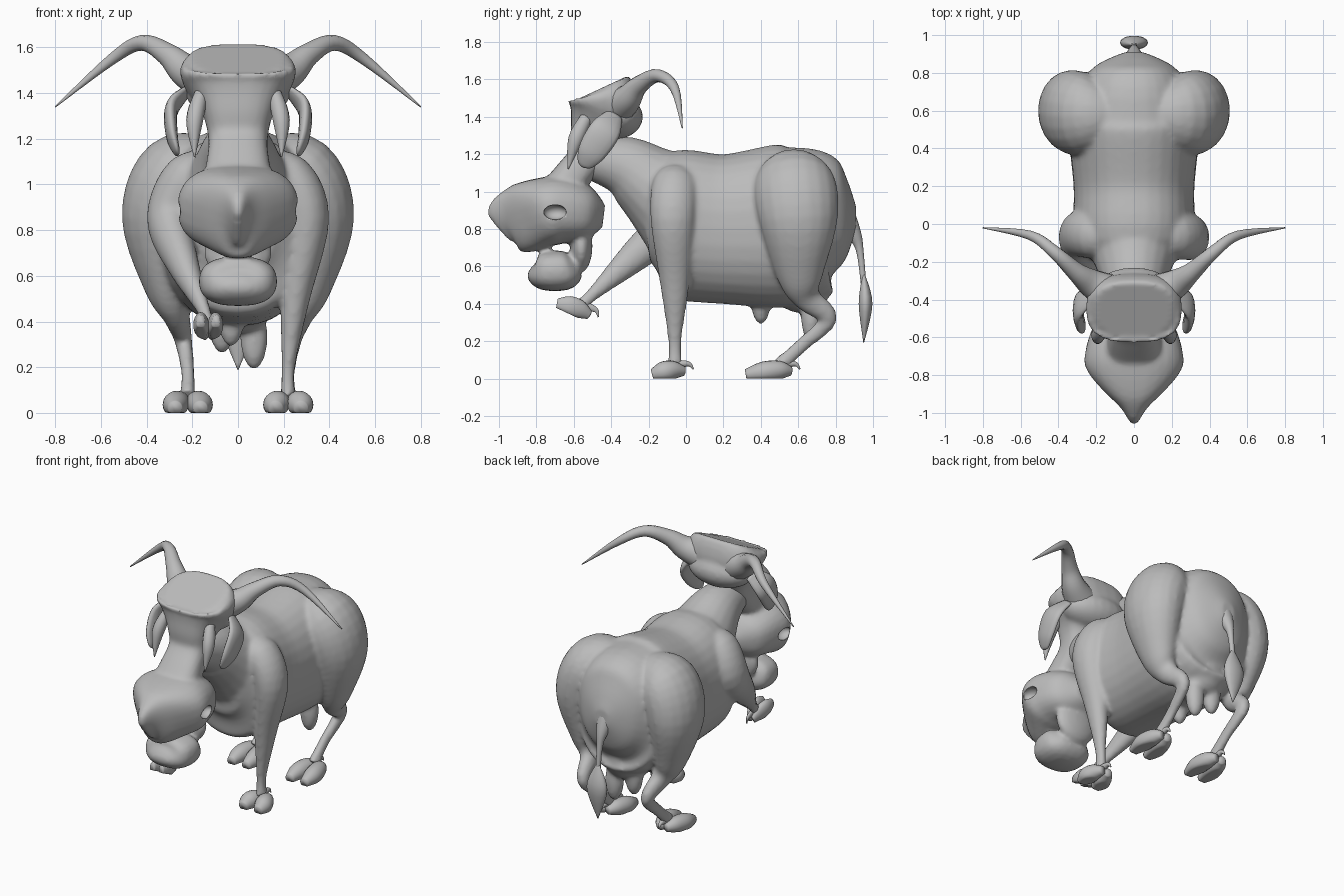
import bpy
import bmesh
import math
from mathutils import Vector, Matrix

cube = bpy.data.objects.get("Cube")
if cube:
    bpy.data.objects.remove(cube)

ACROSS, ALONG = Vector((1, 0, 0)), Vector((0, 1, 0))
hide = bpy.data.materials.new("grey_hide")
hide.use_nodes = True
grey = (0.5, 0.5, 0.5, 1)
hide.diffuse_color = grey
hide.node_tree.nodes["Principled BSDF"].inputs["Base Color"].default_value = grey


def spline(a, b, c, d, t):
    """Smooth blend from b to c, with slopes taken from the neighbours."""
    start, end = (c - a) / 2, (d - b) / 2
    ease = t * t * (3 - 2 * t)
    rest = 1 - t
    return b + (c - b) * ease + start * t * rest * rest - end * t * t * rest


def signed_power(value, exponent):
    return math.copysign(abs(value) ** exponent, value)


def loft(bm, stations, depth=1, ref=ACROSS, sides=20, boxy=1, steps=5, flip=1):
    """Skin sections (x, y, z, half width[, half depth]) along a smooth path."""
    padded = [stations[0], *stations, stations[-1]]
    rows = []
    for i in range(len(stations) - 1):
        for k in range(steps):
            rows.append([spline(*v, k / steps) for v in zip(*padded[i:i + 4])])
    rows.append(stations[-1])
    rings = []
    for i, row in enumerate(rows):
        before, after = rows[max(i - 1, 0)], rows[min(i + 1, len(rows) - 1)]
        tangent = (Vector(after[:3]) - Vector(before[:3])).normalized()
        side = (ref - tangent * ref.dot(tangent)).normalized()
        other = tangent.cross(side)
        wide = max(row[3], 0.002)
        deep = row[4] if len(row) > 4 else wide * depth
        ring = []
        for j in range(sides):
            angle = math.tau * j / sides
            u = signed_power(math.cos(angle), boxy) * wide
            w = signed_power(math.sin(angle), boxy) * deep
            point = Vector(row[:3]) + side * u + other * w
            point.x *= flip
            ring.append(bm.verts.new(point))
        rings.append(ring)
    for ring, following in zip(rings, rings[1:]):
        for j in range(sides):
            n = (j + 1) % sides
            bm.faces.new((ring[j], ring[n], following[n], following[j]))
    bm.faces.new(reversed(rings[0]))
    bm.faces.new(rings[-1])


def ball(bm, centre, size):
    place = Matrix.Translation(centre) @ Matrix.Diagonal((*size, 1))
    bmesh.ops.create_uvsphere(bm, u_segments=24, v_segments=14, radius=1, matrix=place)


def finish(bm, name, relax=0):
    bmesh.ops.recalc_face_normals(bm, faces=bm.faces)
    for face in bm.faces:
        face.smooth = True
    mesh = bpy.data.meshes.new(name)
    bm.to_mesh(mesh)
    bm.free()
    mesh.materials.append(hide)
    ob = bpy.data.objects.new(name, mesh)
    bpy.context.collection.objects.link(ob)
    if relax:
        fuse = ob.modifiers.new("fuse", 'REMESH')
        fuse.mode = 'VOXEL'
        fuse.voxel_size = 0.014
        fuse.use_smooth_shade = True
        soften = ob.modifiers.new("soften", 'SMOOTH')
        soften.iterations = relax
    return ob


# Body: barrel, neck, legs and udder fused into one skin
bm = bmesh.new()
barrel = [(-.22, .82, .16), (-.1, .83, .31), (.2, .8, .32), (.55, .82, .35),
          (.72, .86, .3), (.84, .86, .2), (.91, .86, .05)]
loft(bm, [(0, *s) for s in barrel], depth=1.25, sides=32, boxy=.9)
neck = [(0, .9, .3), (-.2, 1.05, .21), (-.34, 1.14, .16), (-.55, 1.18, .1)]
loft(bm, [(0, *s) for s in neck])
hind_leg = [(.1, .58, 1.13, .08), (.26, .58, 1.06, .17), (.34, .6, .85, .17),
            (.31, .61, .55, .1), (.27, .65, .43, .06), (.24, .76, .32, .04),
            (.22, .62, .18, .03), (.22, .5, .07, .035)]
for flip in (1, -1):
    loft(bm, hind_leg, depth=1.25, flip=flip)
shoulder = [(.1, -.06, 1.06, .06), (.22, -.06, 1.04, .1), (.3, -.07, .85, .1)]
standing_leg = [(.25, -.06, .5, .065), (.22, -.06, .2, .03), (.22, -.06, .07, .035)]
raised_leg = [(.24, -.28, .65, .07), (.15, -.5, .45, .03), (.13, -.57, .38, .035)]
loft(bm, shoulder + standing_leg, depth=1.2)
loft(bm, shoulder + raised_leg, depth=1.2, flip=-1)
ball(bm, (0, .62, .5), (.17, .16, .15))
for x, y, low in ((.07, .67, .19), (-.07, .66, .26), (-.03, .4, .29)):
    ball(bm, (x, y, low + .14), (.06, .055, .14))
finish(bm, "body", relax=8)

# Head: skull, face, muzzle and lower jaw fused together
bm = bmesh.new()
face = [(-.46, 1.55, .2, .16), (-.45, 1.52, .25, .18), (-.45, 1.44, .24, .18),
        (-.49, 1.32, .16, .13), (-.52, 1.2, .13, .1), (-.61, 1.08, .14, .1),
        (-.7, .95, .17, .12)]
loft(bm, [(0, *s) for s in face], sides=28, boxy=.75)
ball(bm, (0, -.38, 1.4), (.23, .15, .12))
muzzle = [(-.44, .87, .08, .06), (-.52, .88, .2, .14), (-.66, .9, .255, .18),
          (-.76, .89, .255, .185), (-.88, .855, .15, .185), (-.96, .83, .06, .15),
          (-1, .8, .015, .09)]
loft(bm, [(0, *s) for s in muzzle], sides=28, boxy=.8)
ball(bm, (0, -.56, .71), (.15, .06, .14))
jaw = [(-.58, .6, .1), (-.64, .58, .165), (-.75, .575, .165), (-.81, .58, .12),
       (-.83, .59, .03)]
loft(bm, [(0, *s) for s in jaw], depth=.63, boxy=.8)
head = finish(bm, "head", relax=4)

# Nostrils hollowed out of the muzzle sides
bm = bmesh.new()
for side in (1, -1):
    ball(bm, (side * .25, -.7, .89), (.05, .06, .04))
cutter = finish(bm, "nostril_cutter")
cutter.hide_render = True
cutter.hide_viewport = True
cut = head.modifiers.new("nostrils", 'BOOLEAN')
cut.operation = 'DIFFERENCE'
cut.object = cutter

# Horns, drooping ears and brow locks
horn = [(.14, -.36, 1.46, .1), (.23, -.31, 1.5, .075), (.31, -.25, 1.57, .05),
        (.42, -.15, 1.62, .035), (.55, -.06, 1.55, .025), (.8, -.02, 1.34, .003)]
ear = [(.22, -.38, 1.41, .015), (.29, -.43, 1.33, .028), (.29, -.5, 1.22, .026),
       (.27, -.54, 1.15, .015), (.26, -.55, 1.13, .003)]
lock = [(.16, -.53, 1.4, .03), (.19, -.59, 1.28, .037), (.19, -.63, 1.12, .003)]
for word, flip in (("left", 1), ("right", -1)):
    for part, path, ref, depth in (("horn", horn, ALONG, 1), ("ear", ear, ACROSS, 3),
                                   ("brow_lock", lock, ACROSS, 1.1)):
        bm = bmesh.new()
        loft(bm, path, depth=depth, ref=ref, sides=14, flip=flip)
        finish(bm, word + "_" + part)

# Tail and its leaf-shaped tuft
bm = bmesh.new()
loft(bm, [(0, .82, .9, .08), (0, .9, .77, .04), (0, .93, .68, .02), (0, .95, .5, .015)],
     sides=14)
finish(bm, "tail")
bm = bmesh.new()
loft(bm, [(0, .95, .56, .012), (0, .96, .4, .075), (0, .95, .19, .003)], depth=.5, sides=14)
finish(bm, "tail_tuft")


# Cloven hooves with a small hooked dewclaw
def hoof(name, place, length, width=1, tilt=0):
    bm = bmesh.new()
    for side in (1, -1):
        loft(bm, [(side * .02, .06, .04, .025), (side * .04, 0, .045, .05),
                  (side * .055, -length / 2, .035, .055), (side * .055, -length, .02, .03)])
    for v in bm.verts:
        v.co.z = max(v.co.z, 0)
    loft(bm, [(0, 0, .07, .03), (0, .08, .08, .015), (0, .11, .05, .003)], sides=10)
    turn = Matrix.Rotation(math.radians(tilt), 4, 'X') @ Matrix.Diagonal((width, 1, 1, 1))
    bm.transform(Matrix.Translation(place) @ turn)
    finish(bm, name)


hoof("left_hind_hoof", (.22, .5, 0), .18)
hoof("right_hind_hoof", (-.22, .5, 0), .18)
hoof("left_front_hoof", (.22, -.07, 0), .11)
hoof("right_front_hoof", (-.13, -.59, .33), .12, width=.6, tilt=-25)
